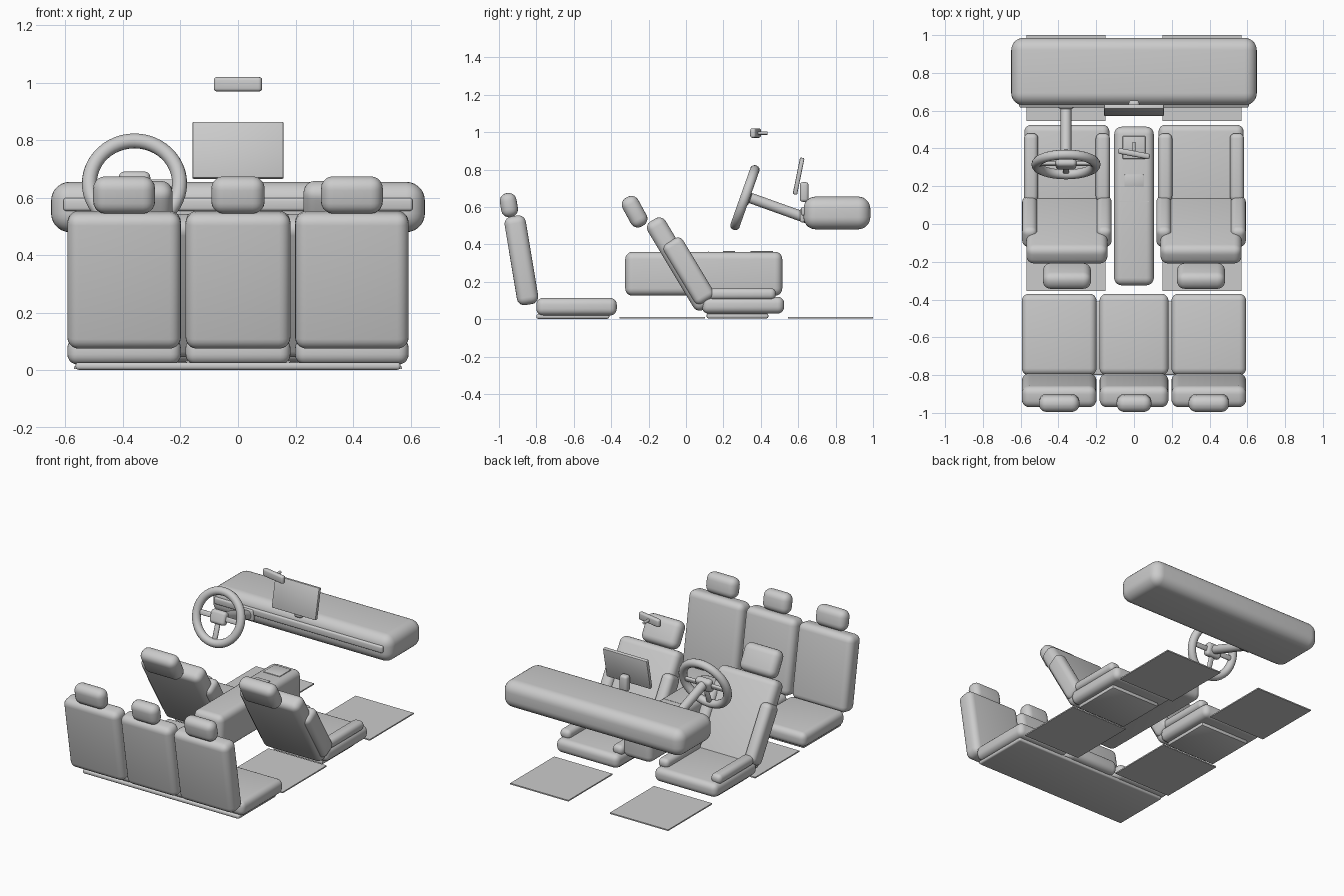
import bpy, bmesh, math
from mathutils import Matrix, Vector

if "Cube" in bpy.data.objects:
    bpy.data.objects.remove(bpy.data.objects["Cube"])

grey = bpy.data.materials.new("light_grey")
grey.diffuse_color = (0.6, 0.6, 0.6, 1)
grey.use_nodes = True
grey.node_tree.nodes["Principled BSDF"].inputs["Base Color"].default_value = grey.diffuse_color


def finish(name, bm, matrix):
    """Turn a bmesh into a smooth-shaded object."""
    bm.transform(matrix)
    me = bpy.data.meshes.new(name)
    bm.to_mesh(me)
    bm.free()
    me.materials.append(grey)
    ob = bpy.data.objects.new(name, me)
    bpy.context.collection.objects.link(ob)
    bpy.ops.object.select_all(action='DESELECT')
    bpy.context.view_layer.objects.active = ob
    ob.select_set(True)
    bpy.ops.object.shade_smooth_by_angle(angle=math.radians(35))
    return ob


def box(name, centre, size, r=0.0, tilt=0.0, yaw=0.0, base=Matrix(), seg=5):
    """Rounded box; tilt leans it around x, yaw turns it around z."""
    bm = bmesh.new()
    bmesh.ops.create_cube(bm, size=1, matrix=Matrix.Diagonal((*size, 1)))
    if r:
        bmesh.ops.bevel(bm, geom=bm.edges[:], offset=r, segments=seg,
                        profile=0.5, affect='EDGES', clamp_overlap=True)
    m = Matrix.Translation(centre) @ Matrix.Rotation(yaw, 4, 'Z') @ Matrix.Rotation(tilt, 4, 'X')
    return finish(name, bm, base @ m)


def rod(name, a, b, radius, base=Matrix()):
    """Cylinder between two points."""
    a, b = Vector(a), Vector(b)
    bm = bmesh.new()
    bmesh.ops.create_cone(bm, cap_ends=True, segments=24, radius1=radius,
                          radius2=radius, depth=(b - a).length)
    rot = (b - a).to_track_quat('Z', 'Y').to_matrix().to_4x4()
    return finish(name, bm, base @ Matrix.Translation((a + b) / 2) @ rot)


def ring(name, major, minor, base):
    """Torus swept from a circle."""
    bm = bmesh.new()
    n, k = 48, 14
    rows = []
    for i in range(n):
        t = 2 * math.pi * i / n
        row = []
        for j in range(k):
            p = 2 * math.pi * j / k
            d = major + minor * math.cos(p)
            row.append(bm.verts.new((d * math.cos(t), d * math.sin(t), minor * math.sin(p))))
        rows.append(row)
    for i in range(n):
        for j in range(k):
            i2, j2 = (i + 1) % n, (j + 1) % k
            bm.faces.new((rows[i][j], rows[i2][j], rows[i2][j2], rows[i][j2]))
    return finish(name, bm, base)


# Front seats and floor mats, one set per side
for side, s in (("left", -1), ("right", 1)):
    x = s * 0.355
    box(f"{side}_seat_base", (x, 0.275, 0.018), (0.36, 0.33, 0.026), 0.008, seg=2)
    box(f"{side}_seat_cushion", (x, 0.305, 0.075), (0.45, 0.44, 0.09), 0.036)
    box(f"{side}_seat_back", (x, -0.035, 0.295), (0.43, 0.11, 0.55), 0.04, tilt=0.54)
    box(f"{side}_seat_headrest", (x, -0.275, 0.575), (0.255, 0.095, 0.175), 0.042, tilt=0.5)
    for edge, e in (("inner", -s), ("outer", s)):
        box(f"{side}_cushion_{edge}_bolster", (x + e * 0.19, 0.3, 0.135),
            (0.075, 0.36, 0.062), 0.027)
        box(f"{side}_back_{edge}_bolster", (x + e * 0.197, 0.014, 0.258),
            (0.08, 0.118, 0.375), 0.033, tilt=0.54)
    xm = s * 0.36
    box(f"{side}_front_mat", (xm, 0.772, 0.009), (0.42, 0.455, 0.008))
    box(f"{side}_rear_mat", (xm, -0.127, 0.009), (0.42, 0.455, 0.008))

# Rear bench: three cushions, backs and headrests on a shared base
box("rear_bench_base", (0, -0.605, 0.015), (1.13, 0.39, 0.026), 0.01, seg=3)
for place, x, w, hw in (("left", -0.396, 0.395, 0.215), ("middle", 0, 0.365, 0.185),
                        ("right", 0.396, 0.395, 0.215)):
    box(f"rear_{place}_cushion", (x, -0.585, 0.067), (w, 0.43, 0.094), 0.036)
    box(f"rear_{place}_back", (x, -0.88, 0.315), (w, 0.115, 0.48), 0.04, tilt=0.165)
    box(f"rear_{place}_headrest", (x, -0.947, 0.61), (hw, 0.09, 0.13), 0.042, tilt=0.165)

# Centre console with lid seam and control plates
box("centre_console", (0, 0.095, 0.243), (0.21, 0.84, 0.235), 0.04)
box("console_lid_seam", (0, 0.12, 0.36), (0.16, 0.006, 0.004))
box("console_rear_plate", (0, 0.23, 0.361), (0.1, 0.065, 0.008), 0.003, seg=2)
box("console_front_plate", (0, 0.405, 0.361), (0.12, 0.12, 0.009), 0.003, seg=2)

# Dashboard with trim strip
box("dashboard", (0, 0.807, 0.568), (1.3, 0.357, 0.175), 0.065, seg=7)
box("dashboard_trim", (0, 0.63, 0.577), (1.215, 0.028, 0.045), 0.01, seg=3)

# Centre screen on its stand
box("screen", (0, 0.602, 0.765), (0.318, 0.024, 0.2), 0.006, tilt=-0.2, seg=2)
box("screen_stand", (0, 0.632, 0.68), (0.056, 0.046, 0.105), 0.015, seg=3)

# Rear-view mirror with stem
box("mirror", (0, 0.372, 0.995), (0.17, 0.03, 0.05), 0.011, yaw=-0.19, seg=3)
rod("mirror_stem", (0, 0.38, 0.995), (0, 0.435, 0.995), 0.009)

# Steering wheel, built flat and then tilted toward the driver
wheel = Matrix.Translation((-0.36, 0.315, 0.65)) @ Matrix.Rotation(1.23, 4, 'X')
ring("steering_wheel_rim", 0.157, 0.026, wheel)
box("steering_wheel_hub", (0, 0, -0.005), (0.11, 0.085, 0.05), 0.02, base=wheel)
box("steering_wheel_left_spoke", (-0.1, 0, -0.005), (0.12, 0.032, 0.02), 0.008, base=wheel, seg=3)
box("steering_wheel_right_spoke", (0.1, 0, -0.005), (0.12, 0.032, 0.02), 0.008, base=wheel, seg=3)
box("steering_wheel_lower_spoke", (0, -0.09, -0.005), (0.032, 0.12, 0.02), 0.008, base=wheel, seg=3)
rod("steering_column", (-0.36, 0.325, 0.655), (-0.36, 0.66, 0.535), 0.028)
box("column_collar", (-0.36, 0.622, 0.555), (0.08, 0.025, 0.075), 0.01, seg=3)
